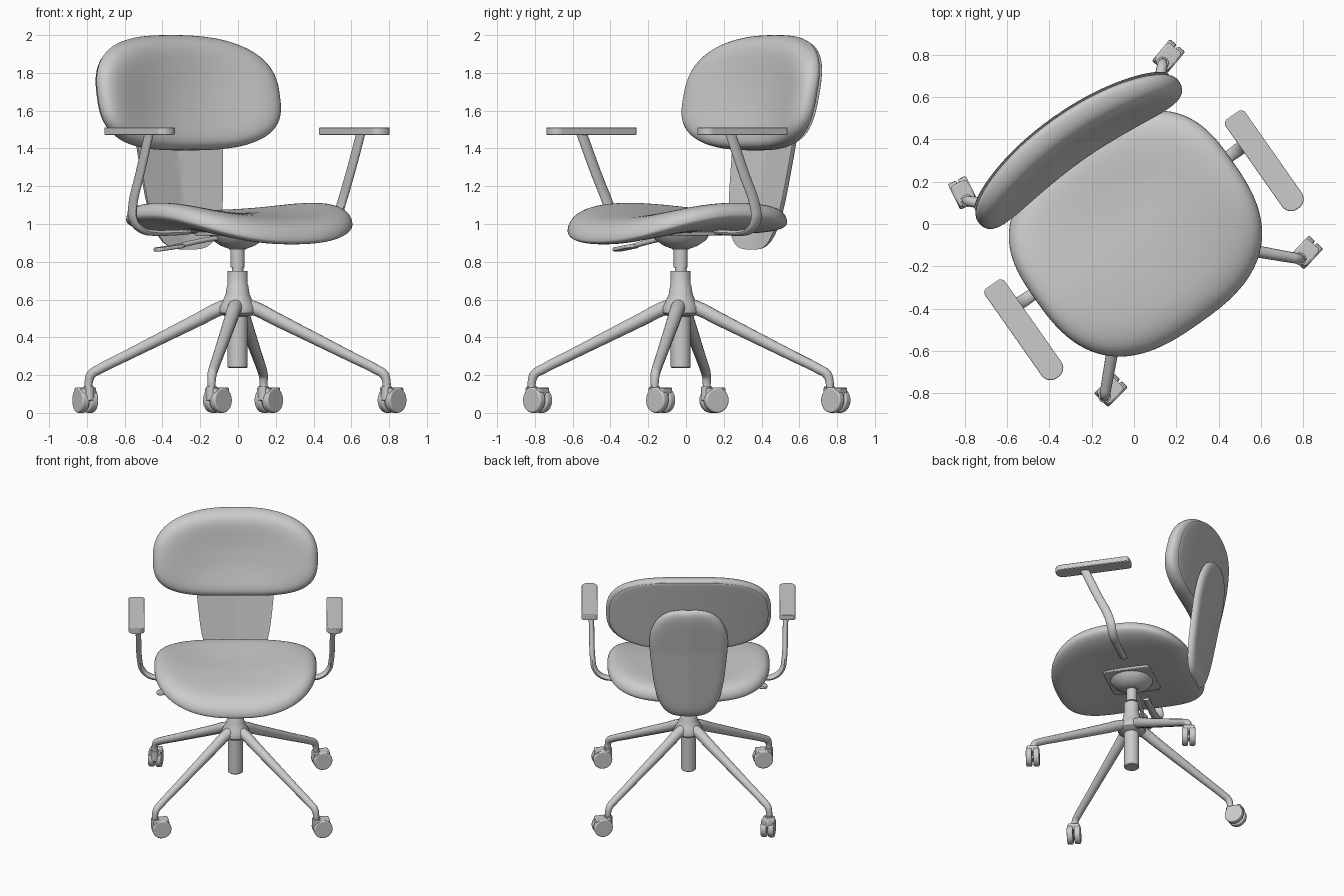
import bpy, bmesh, math
from mathutils import Matrix, Vector

if "Cube" in bpy.data.objects:
    bpy.data.objects.remove(bpy.data.objects["Cube"])

# Everything is built facing -y around the column, then turned at the end
TURN = math.radians(35.1)
PLACE = Matrix.Translation((-0.002, -0.028, 0)) @ Matrix.Rotation(TURN, 4, 'Z')


def finish(name, bm):
    bmesh.ops.remove_doubles(bm, verts=bm.verts, dist=1e-5)
    bmesh.ops.recalc_face_normals(bm, faces=bm.faces)
    me = bpy.data.meshes.new(name)
    bm.to_mesh(me)
    bm.free()
    ob = bpy.data.objects.new(name, me)
    bpy.context.collection.objects.link(ob)
    return ob


def bevel(ob, width, segments=3):
    m = ob.modifiers.new("bevel", 'BEVEL')
    m.width, m.segments, m.limit_method = width, segments, 'ANGLE'
    m.angle_limit = math.radians(40)


def lathe(name, profile, steps=40):
    bm = bmesh.new()
    vs = [bm.verts.new((r, 0, z)) for r, z in profile]
    es = [bm.edges.new(p) for p in zip(vs, vs[1:])]
    bmesh.ops.spin(bm, geom=vs + es, cent=(0, 0, 0), axis=(0, 0, 1),
                   angle=2 * math.pi, steps=steps)
    return finish(name, bm)


def tube(name, pts, radii, widen_y=1.0):
    """Tapered swept bar; widen_y flattens it into a strap seen from the side."""
    cu = bpy.data.curves.new(name, 'CURVE')
    cu.dimensions, cu.bevel_depth, cu.bevel_resolution = '3D', 1.0, 5
    cu.use_fill_caps, cu.resolution_u = True, 8
    sp = cu.splines.new('BEZIER')
    sp.bezier_points.add(len(pts) - 1)
    for bp, p, r in zip(sp.bezier_points, pts, radii):
        bp.co, bp.radius = (p[0], p[1] / widen_y, p[2]), r
        bp.handle_left_type = bp.handle_right_type = 'AUTO'
    ob = bpy.data.objects.new(name, cu)
    bpy.context.collection.objects.link(ob)
    bpy.ops.object.select_all(action='DESELECT')
    ob.select_set(True)
    bpy.context.view_layer.objects.active = ob
    bpy.ops.object.convert(target='MESH')
    ob = bpy.context.object
    ob.data.transform(Matrix.Diagonal((1, widen_y, 1, 1)))
    return ob


def cushion(name, a, lo, hi, n_lo, n_hi, surf, rings=20, segs=96):
    """Closed superellipse pad; surf(x, v, s, side) gives the 3D point."""
    bm = bmesh.new()
    def ring(s, side):
        out = []
        for i in range(segs):
            t = 2 * math.pi * i / segs
            c, d = math.cos(t), math.sin(t)
            n, b = (n_hi, hi) if d > 0 else (n_lo, lo)
            x = a * math.copysign(abs(c) ** (2 / n), c) * s
            v = b * math.copysign(abs(d) ** (2 / n), d) * s
            out.append(bm.verts.new(surf(x, v, s, side)))
        return out
    for side in (1, -1):
        prev = ring(math.sin(math.pi / 2 / rings), side)
        bm.faces.new(prev)
        for k in range(2, rings + 1):
            cur = ring(min(1.0, math.sin(math.pi / 2 * k / rings)), side)
            for i in range(segs):
                j = (i + 1) % segs
                bm.faces.new((prev[i], prev[j], cur[j], cur[i]))
            prev = cur
    return finish(name, bm)


def rim(s, p):
    return math.sqrt(max(0.0, 1 - s ** p))


def cylinder(name, r, depth, matrix, bev=0.0):
    bm = bmesh.new()
    bmesh.ops.create_cone(bm, cap_ends=True, segments=32, radius1=r, radius2=r,
                          depth=depth, matrix=matrix)
    ob = finish(name, bm)
    if bev:
        bevel(ob, bev)
    return ob


def slab(name, outline, z0, z1, bev):
    bm = bmesh.new()
    f = bm.faces.new([bm.verts.new((x, y, z0)) for x, y in outline])
    r = bmesh.ops.extrude_face_region(bm, geom=[f])
    bmesh.ops.translate(bm, vec=(0, 0, z1 - z0),
                        verts=[v for v in r['geom'] if isinstance(v, bmesh.types.BMVert)])
    ob = finish(name, bm)
    bevel(ob, bev, 2)
    return ob


def round_rect(x0, x1, y0, y1, r_front, r_back):
    pts = []
    for cx, cy, r, a0 in ((x1, y1, r_back, 0), (x0, y1, r_back, 90),
                          (x0, y0, r_front, 180), (x1, y0, r_front, 270)):
        ox = cx - r if cx == x1 else cx + r
        oy = cy - r if cy == y1 else cy + r
        for k in range(9):
            t = math.radians(a0 + 90 * k / 8)
            pts.append((ox + r * math.cos(t), oy + r * math.sin(t)))
    return pts


# Seat: saddle shape with raised sides and drooping front
def seat_surf(x, y, s, side):
    u, w = (x / 0.57) ** 2, (y / 0.53) ** 2
    z = 1.0 + (0.05 * u - 0.085 * w if y < 0 else 0.05 * u * (1 - w) - 0.01 * w)
    z += (0.06 + 0.04 * s * s) * rim(s, 8) if side > 0 else -0.05 * rim(s, 7)
    return (x, y, z)

cushion("seat", 0.57, 0.54, 0.48, 2.7, 2.8, seat_surf)


# Backrest cushion, curved around the sitter and leaning back
def back_y(x, z):
    return 0.535 + 0.22 * (z - 1.45) - 0.27 * x * x

def back_surf(x, v, s, side):
    z = 1.68 + v
    y = back_y(x, z) - 0.04
    y += -(0.075 + 0.035 * s * s) * rim(s, 7) if side > 0 else 0.04 * rim(s, 16)
    return (x, y, z)

cushion("backrest", 0.58, 0.29, 0.32, 2.9, 2.6, back_surf)


def shell_surf(x, v, s, side):
    z = 1.68 + v
    return (x, back_y(x, z) + (0.006 * rim(s, 30) if side > 0 else -0.015), z)

cushion("backrest_shell", 0.56, 0.275, 0.305, 2.9, 2.6, shell_surf)


# Tapered spine behind the backrest, with a shallow middle ridge
def spine_surf(x, v, s, side):
    z = 1.31 + v
    x *= 0.25 + 0.095 * v if v < 0.25 else 0.27375
    y = 0.47 + 0.165 * (z - 0.9) + 0.04 * max(0, z - 1.4) - 0.1 * abs(x)
    if side > 0:
        y += 0.045 * rim(s, 14)
    return (x, y, z)

cushion("spine", 1.06, 0.445, 0.45, 3.6, 2.8, spine_surf)

# Mechanism under the seat, with the height lever
slab("seat_plate", round_rect(-0.17, 0.17, -0.17, 0.17, 0.03, 0.03), 0.938, 0.975, 0.006)
lathe("tilt_bowl", [(0, 0.87), (0.05, 0.87), (0.09, 0.885), (0.135, 0.915), (0.155, 0.95), (0, 0.95)])
tube("lever_rod", [(-0.1, 0, 0.93), (-0.25, -0.01, 0.91), (-0.42, -0.025, 0.88)], [0.013] * 3)
lever = slab("lever_paddle", round_rect(-0.09, 0.09, -0.035, 0.035, 0.03, 0.03), -0.01, 0.01, 0.006)
lever.matrix_world = Matrix.Translation((-0.465, -0.03, 0.874)) @ Matrix.Rotation(-0.12, 4, 'Y')

# Armrests: flat bent strap and a thin pad
for side, sx in (("left", -1), ("right", 1)):
    path = [(0.685, -0.16, 1.48), (0.68, -0.07, 1.27), (0.672, 0.01, 1.09), (0.658, 0.025, 1.025),
            (0.605, 0.025, 0.97), (0.52, 0.025, 0.953), (0.42, 0.025, 0.953), (0.3, 0.025, 0.958)]
    tube(side + "_arm_post", [(sx * x, y, z) for x, y, z in path],
         [0.019, 0.019, 0.019, 0.019, 0.018, 0.016, 0.015, 0.014], 1.7)
    pad = round_rect(0.638, 0.752, -0.365, 0.175, 0.052, 0.025)
    slab(side + "_arm_pad", [(sx * x, y) for x, y in pad], 1.472, 1.512, 0.005)

# Gas column and hub
lathe("column_tube", [(0, 0.238), (0.048, 0.238), (0.053, 0.243), (0.053, 0.54), (0, 0.54)])
lathe("column_post", [(0, 0.74), (0.031, 0.74), (0.031, 0.77), (0.037, 0.77), (0.037, 0.865),
                      (0.045, 0.865), (0.045, 0.885), (0, 0.885)])
lathe("hub", [(0, 0.51), (0.07, 0.512), (0.096, 0.53), (0.098, 0.56), (0.08, 0.59), (0.063, 0.63),
              (0.056, 0.675), (0.053, 0.68), (0.053, 0.752), (0, 0.752)])

# Four legs, each with a swivelled twin-wheel caster
for k, swivel in enumerate((50, 116, 45, 47)):
    ang = math.radians(45 + 90 * k)
    ca, sa = math.cos(ang), math.sin(ang)
    path = [(0.04, 0.567), (0.1, 0.55), (0.2, 0.5), (0.4, 0.401), (0.6, 0.302), (0.745, 0.23),
            (0.785, 0.205), (0.8, 0.165), (0.8, 0.12)]
    tube(f"leg_{k + 1}", [(r * ca, r * sa, z) for r, z in path],
         [0.042, 0.038, 0.036, 0.032, 0.028, 0.026, 0.025, 0.022, 0.02])
    stem = Vector((0.8 * ca, 0.8 * sa, 0))
    roll = math.radians(swivel) - TURN
    base = Matrix.Translation(stem) @ Matrix.Rotation(roll, 4, 'Z')
    across = Matrix.Rotation(math.pi / 2, 4, 'X')
    cylinder(f"caster_{k + 1}_stem", 0.029, 0.075, base @ Matrix.Translation((0, 0, 0.103)), 0.004)
    hood = slab(f"caster_{k + 1}_hood", round_rect(-0.015, 0.095, -0.042, 0.042, 0.015, 0.015),
                0.085, 0.134, 0.006)
    hood.matrix_world = base
    for i, off in enumerate((-0.026, 0.026)):
        cylinder(f"caster_{k + 1}_wheel_{i + 1}", 0.067, 0.042,
                 base @ Matrix.Translation((0.043, off, 0.067)) @ across, 0.009)

# Smooth shading and final placement
bpy.ops.object.select_all(action='DESELECT')
for ob in bpy.context.scene.objects:
    ob.matrix_world = PLACE @ ob.matrix_basis
    ob.select_set(True)
    bpy.context.view_layer.objects.active = ob
bpy.ops.object.shade_smooth_by_angle(angle=math.radians(40))
